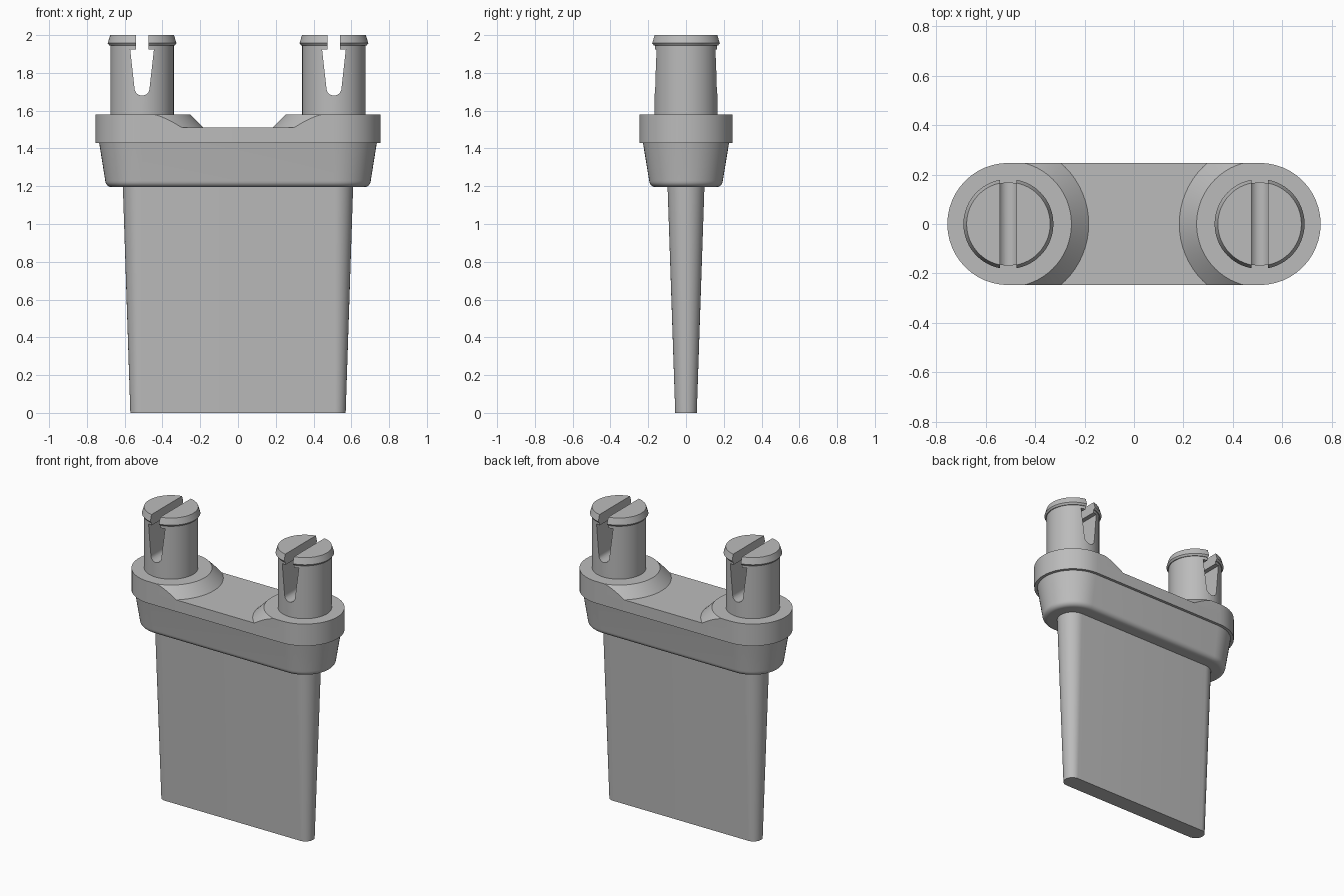
import bpy, bmesh, math

cube = bpy.data.objects.get("Cube")
if cube:
    bpy.data.objects.remove(cube, do_unlink=True)

grey = bpy.data.materials.new("plain_grey")
grey.use_nodes = True
COLOUR = (0.5, 0.5, 0.5, 1)
grey.diffuse_color = COLOUR
grey.node_tree.nodes["Principled BSDF"].inputs["Base Color"].default_value = COLOUR

PIN_X = 0.508


def activate(obj):
    bpy.ops.object.select_all(action='DESELECT')
    obj.select_set(True)
    bpy.context.view_layer.objects.active = obj


def smooth(obj):
    activate(obj)
    bpy.ops.object.shade_smooth_by_angle(angle=math.radians(30))


def loft(name, rings):
    """Skin closed rings of points and cap both ends."""
    bm = bmesh.new()
    loops = [[bm.verts.new(p) for p in ring] for ring in rings]
    count = len(loops[0])
    for low, high in zip(loops, loops[1:]):
        for i in range(count):
            j = (i + 1) % count
            bm.faces.new((low[i], low[j], high[j], high[i]))
    bm.faces.new(loops[0][::-1])
    bm.faces.new(loops[-1])
    bmesh.ops.recalc_face_normals(bm, faces=bm.faces)
    mesh = bpy.data.meshes.new(name)
    bm.to_mesh(mesh)
    bm.free()
    mesh.materials.append(grey)
    obj = bpy.data.objects.new(name, mesh)
    bpy.context.collection.objects.link(obj)
    return obj


def stadium(z, half_length, r, steps=24):
    """Slot-shaped ring: two half circles joined by straight sides."""
    ring = []
    for side in (1, -1):
        for i in range(steps + 1):
            a = math.pi * (i / steps - 0.5)
            ring.append((side * (half_length - r + r * math.cos(a)), side * r * math.sin(a), z))
    return ring


def circle(z, r, cx, steps=64):
    angles = [math.tau * i / steps for i in range(steps)]
    return [(cx + r * math.cos(a), r * math.sin(a), z) for a in angles]


def boolean(obj, cutter, operation):
    cutter.hide_render = True
    mod = obj.modifiers.new("cut", 'BOOLEAN')
    mod.operation = operation
    mod.solver = 'EXACT'
    mod.object = cutter
    activate(obj)
    bpy.ops.object.modifier_apply(modifier=mod.name)
    bpy.data.objects.remove(cutter, do_unlink=True)


# Tapered blade
smooth(loft("blade", [stadium(0, 0.57, 0.057), stadium(1.21, 0.61, 0.098)]))

# Tapered housing with a rounded lower edge
sections = []
for i in range(7):
    a = math.pi / 2 * i / 6
    inset = 0.035 * (1 - math.sin(a))
    sections.append(stadium(1.195 + 0.035 * (1 - math.cos(a)), 0.703 - inset, 0.195 - inset))
sections.append(stadium(1.43, 0.735, 0.228))
smooth(loft("housing", sections))

# Collar plate
smooth(loft("collar", [stadium(1.43, 0.755, 0.247), stadium(1.51, 0.755, 0.247)]))

for side, label in ((1, "left"), (-1, "right")):
    cx = side * PIN_X

    # Raised conical boss trimmed to the collar outline
    boss = loft(label + "_boss", [circle(1.51, 0.325, cx), circle(1.58, 0.255, cx)])
    trim = loft("boss_trim", [stadium(1.3, 0.755, 0.247), stadium(1.7, 0.755, 0.247)])
    boolean(boss, trim, 'INTERSECT')
    smooth(boss)

    # Snap pin with a flared head
    profile = [(1.57, 0.168), (1.945, 0.168), (1.945, 0.173), (1.957, 0.182), (2.0, 0.169)]
    pin = loft(label + "_pin", [circle(z, r, cx) for z, r in profile])

    # Keyhole slot running front to back
    half = [(0.033, 2.1), (0.033, 1.925), (0.063, 1.925)]
    half += [(0.04 * math.cos(a), 1.72 - 0.04 * math.sin(a))
             for a in (math.pi / 2 * i / 8 for i in range(8))]
    outline = half + [(0, 1.68)] + [(-x, z) for x, z in reversed(half)]
    slot = loft("slot_cutter", [[(cx + x, y, z) for x, z in outline] for y in (-0.4, 0.4)])
    boolean(pin, slot, 'DIFFERENCE')
    smooth(pin)
